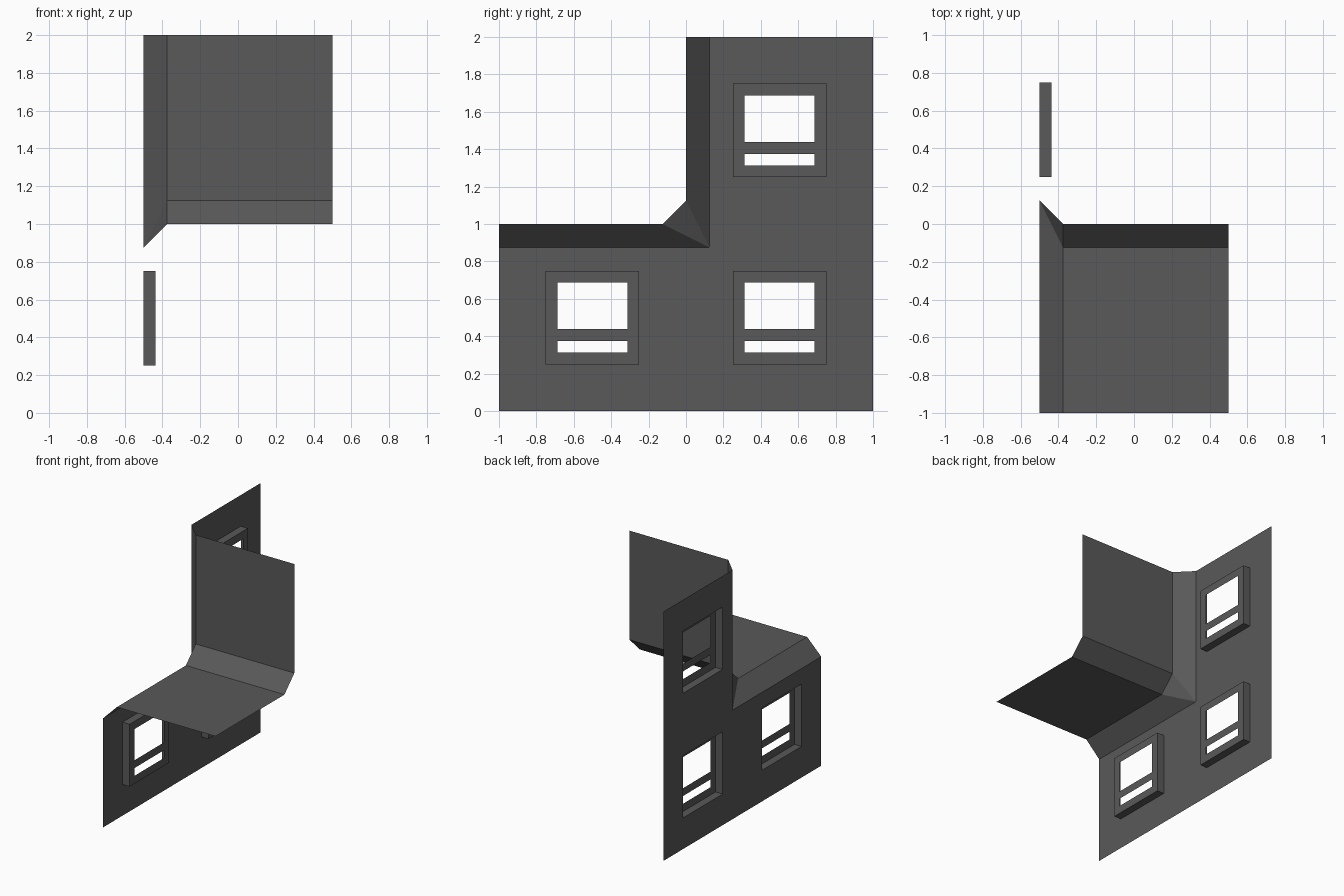
import bpy, bmesh

if "Cube" in bpy.data.objects:
    bpy.data.objects.remove(bpy.data.objects["Cube"])

gray = bpy.data.materials.new("dark gray")
gray.diffuse_color = (0.1, 0.1, 0.1, 1)
gray.use_nodes = True
gray.node_tree.nodes["Principled BSDF"].inputs["Base Color"].default_value = gray.diffuse_color


def make(name, polys):
    """Mesh object from a list of polygons, welded into one sheet."""
    bm = bmesh.new()
    for poly in polys:
        bm.faces.new([bm.verts.new(p) for p in poly])
    bmesh.ops.remove_doubles(bm, verts=bm.verts, dist=1e-5)
    me = bpy.data.meshes.new(name)
    bm.to_mesh(me)
    bm.free()
    me.materials.append(gray)
    ob = bpy.data.objects.new(name, me)
    bpy.context.collection.objects.link(ob)
    return ob


def sheet(x, ys, zs, keep):
    """Grid of quads facing -x, keeping the cells whose centre passes a test."""
    return [[(x, y0, z0), (x, y0, z1), (x, y1, z1), (x, y1, z0)]
            for y0, y1 in zip(ys, ys[1:]) for z0, z1 in zip(zs, zs[1:])
            if keep((y0 + y1) / 2, (z0 + z1) / 2)]


W, D = -0.5, 0.0625          # wall plane, window depth
C = 0.125                    # bevel size
I = W + C                    # inner edge of the bevel
windows = [(-0.5, 0.5), (0.5, 0.5), (0.5, 1.5)]


# Stepped wall with square window holes
def in_wall(y, z):
    hole = any(abs(y - a) < 0.25 and abs(z - b) < 0.25 for a, b in windows)
    return not hole and (y > C or z < 1 - C)


make("wall", sheet(W, [-1, -0.75, -0.25, C, 0.25, 0.75, 1],
                   [0, 0.25, 0.75, 1 - C, 1.25, 1.75, 2], in_wall))

# Ledge, riser and the bevels that join them to the wall
a, b, c = (I, -C, 1), (I, 0, 1 + C), (W, C, 1 - C)
a2, b2 = (0.5, -C, 1), (0.5, 0, 1 + C)
make("ledge", [[(I, -1, 1), (0.5, -1, 1), a2, a]])
make("riser", [[b, b2, (0.5, 0, 2), (I, 0, 2)]])
make("bevels", [[a, a2, b2, b],
                [(W, -1, 1 - C), (I, -1, 1), a, c],
                [c, b, (I, 0, 2), (W, C, 2)],
                [a, b, c]])

# Recessed windows: four reveals and a flat frame with a cross bar
r, t = 0.25, 0.1875
ring = [(-r, -r), (r, -r), (r, r), (-r, r)]
for i, (wy, wz) in enumerate(windows):
    polys = sheet(D, [-r, -t, t, r], [-r, -t, -0.125, -0.0625, t, r],
                  lambda y, z: abs(y) > t or abs(z) > t or -0.125 < z < -0.0625)
    for (y0, z0), (y1, z1) in zip(ring, ring[1:] + ring[:1]):
        polys.append([(0, y0, z0), (0, y1, z1), (D, y1, z1), (D, y0, z0)])
    make(f"window_{i + 1}", polys).location = (W, wy, wz)
